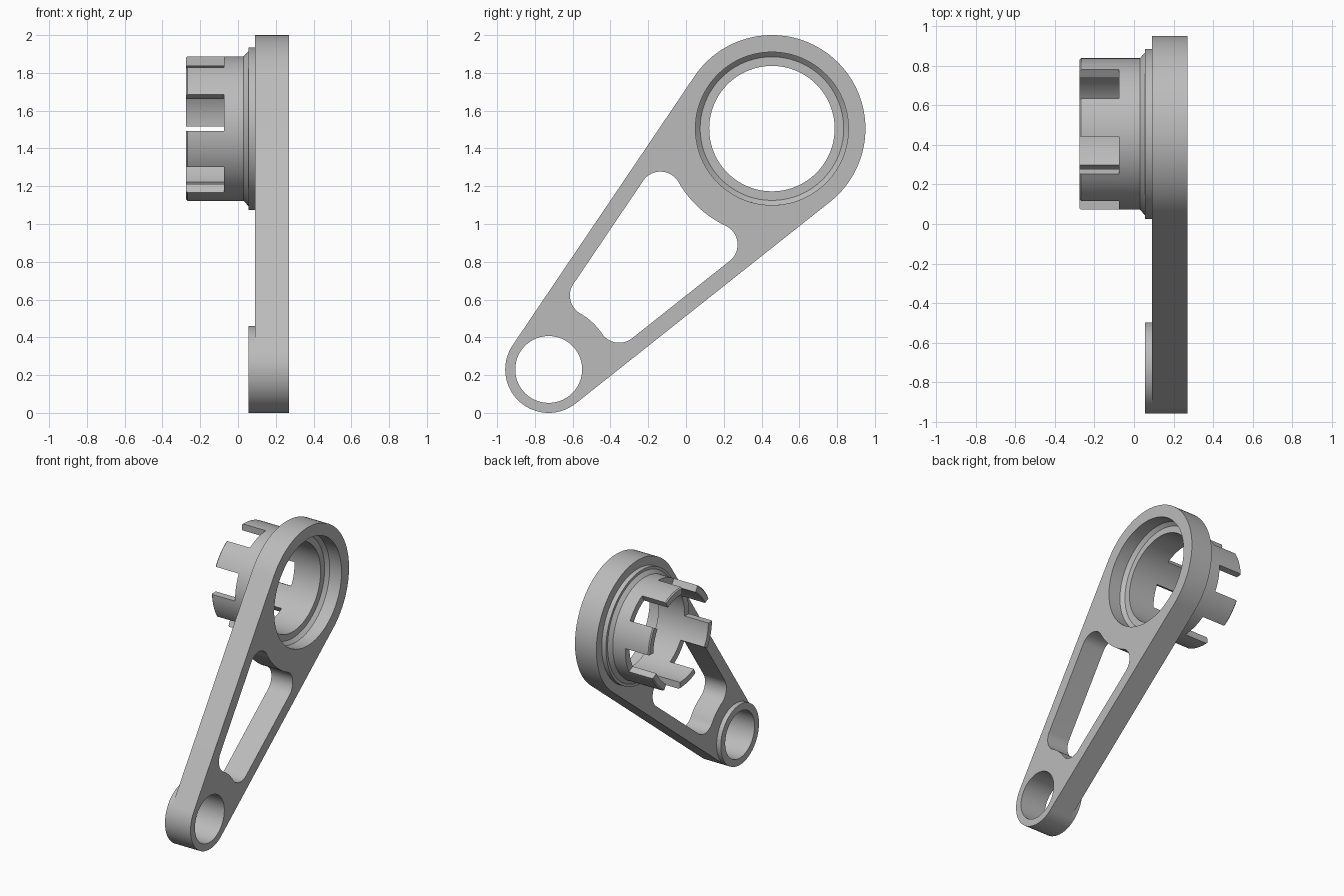
import bpy, bmesh
from math import sin, cos, pi, atan2, asin, sqrt, hypot, radians
from mathutils import Matrix

cube = bpy.data.objects.get("Cube")
if cube:
    bpy.data.objects.remove(cube, do_unlink=True)

GREY = (0.5, 0.5, 0.5, 1)
mat = bpy.data.materials.new("plain grey")
mat.use_nodes = True
mat.diffuse_color = GREY
mat.node_tree.nodes["Principled BSDF"].inputs["Base Color"].default_value = GREY

# Centres (y, z) and radii of the two ends of the arm
SMALL, BIG = (-0.727, 0.23), (0.455, 1.505)
R_SMALL, R_BIG = 0.23, 0.495
BORE, SEAT = 0.177, 0.405
dy, dz = BIG[0] - SMALL[0], BIG[1] - SMALL[1]
LENGTH, TILT = hypot(dy, dz), atan2(dz, dy)


def add_object(name, mesh):
    ob = bpy.data.objects.new(name, mesh)
    bpy.context.collection.objects.link(ob)
    mesh.materials.clear()
    mesh.materials.append(mat)
    bpy.ops.object.select_all(action="DESELECT")
    ob.select_set(True)
    bpy.context.view_layer.objects.active = ob
    bpy.ops.object.shade_smooth_by_angle(angle=radians(25))
    return ob


def lathe(name, centre, profile, start=0, sweep=360, steps=120):
    """Sweep a closed (x, radius) profile about an axis along x."""
    bm = bmesh.new()
    full = sweep == 360
    rings = []
    for i in range(steps if full else steps + 1):
        a = radians(start + sweep * i / steps)
        rings.append([bm.verts.new((x, centre[0] - r * cos(a), centre[1] + r * sin(a)))
                      for x, r in profile])
    n = len(profile)
    for i in range(steps):
        r0, r1 = rings[i], rings[(i + 1) % len(rings)]
        for j in range(n):
            k = (j + 1) % n
            bm.faces.new((r0[j], r0[k], r1[k], r1[j]))
    if not full:
        bm.faces.new(rings[0])
        bm.faces.new(rings[-1])
    bmesh.ops.recalc_face_normals(bm, faces=bm.faces)
    mesh = bpy.data.meshes.new(name)
    bm.to_mesh(mesh)
    bm.free()
    return add_object(name, mesh)


def arc(cx, cy, r, a0, a1, n=16):
    return [(cx + r * cos(a0 + (a1 - a0) * i / n), cy + r * sin(a0 + (a1 - a0) * i / n))
            for i in range(n + 1)]


# Arm outline: two circles joined by tangents, along the local u axis
lean = asin((R_BIG - R_SMALL) / LENGTH)
side = pi / 2 + lean
outline = arc(LENGTH, 0, R_BIG, -side, side, 96) + arc(0, 0, R_SMALL, side, 2 * pi - side, 64)

# Window: walls parallel to the tangents, ends concentric with the circles
WALL, FILLET, END_SMALL, END_BIG = 0.085, 0.11, 0.34, 0.57
nu, nv = cos(side), sin(side)
k = R_SMALL - WALL - FILLET
t1 = sqrt((END_SMALL + FILLET) ** 2 - k ** 2)
t2 = nv * LENGTH - sqrt((END_BIG + FILLET) ** 2 - (k - nu * LENGTH) ** 2)
p1 = (k * nu + t1 * nv, k * nv - t1 * nu)
p2 = (k * nu + t2 * nv, k * nv - t2 * nu)
a1 = atan2(p1[1], p1[0])
a2 = atan2(p2[1], p2[0] - LENGTH)
half = (arc(0, 0, END_SMALL, 0, a1)
        + arc(*p1, FILLET, a1 + pi, side)[1:]
        + arc(*p2, FILLET, side, a2 - pi)
        + arc(LENGTH, 0, END_BIG, a2, pi)[1:])
window = half + [(u, -v) for u, v in half[-2:0:-1]]

# Extruded arm plate with its three openings
curve = bpy.data.curves.new("arm_profile", "CURVE")
curve.dimensions = "2D"
curve.fill_mode = "BOTH"
curve.extrude = 0.09
for loop in (outline, window, arc(0, 0, BORE, 0, 2 * pi, 96)[:-1],
             arc(LENGTH, 0, SEAT, 0, 2 * pi, 120)[:-1]):
    spline = curve.splines.new("POLY")
    spline.points.add(len(loop) - 1)
    for point, (u, v) in zip(spline.points, loop):
        point.co = (u, v, 0, 1)
    spline.use_cyclic_u = True
helper = bpy.data.objects.new("arm_profile", curve)
bpy.context.collection.objects.link(helper)
bpy.context.view_layer.update()
mesh = bpy.data.meshes.new_from_object(helper.evaluated_get(bpy.context.evaluated_depsgraph_get()))
bpy.data.objects.remove(helper, do_unlink=True)
axes = Matrix(((0, 0, 1, 0.18), (1, 0, 0, SMALL[0]), (0, 1, 0, SMALL[1]), (0, 0, 0, 1)))
mesh.transform(axes @ Matrix.Rotation(TILT, 4, "Z"))
bm = bmesh.new()
bm.from_mesh(mesh)
bmesh.ops.remove_doubles(bm, verts=bm.verts, dist=0.0002)
bmesh.ops.recalc_face_normals(bm, faces=bm.faces)
bm.to_mesh(mesh)
bm.free()
add_object("arm_plate", mesh)

# Raised collar around the small bore
lathe("small_collar", SMALL, [(0.055, BORE), (0.055, R_SMALL), (0.09, R_SMALL), (0.09, BORE)], steps=96)

# Hollow hub with a flange, a chamfer and a stepped seat
TUBE, INNER, ROOT, TIP = 0.383, 0.332, -0.075, -0.275
FIRST, WIDTH = -32, 30
lathe("hub", BIG, [(ROOT, INNER), (ROOT, TUBE), (0.03, TUBE), (0.055, 0.41), (0.055, 0.43),
                   (0.17, 0.43), (0.17, SEAT), (0.145, 0.38), (0.145, INNER)], start=FIRST)

# Six fingers around the open end of the hub
for i in range(6):
    lathe(f"finger_{i + 1}", BIG,
          [(ROOT, INNER), (ROOT, TUBE), (TIP + 0.008, TUBE), (TIP, TUBE - 0.008), (TIP, INNER)],
          start=FIRST + 60 * i, sweep=WIDTH, steps=10)
